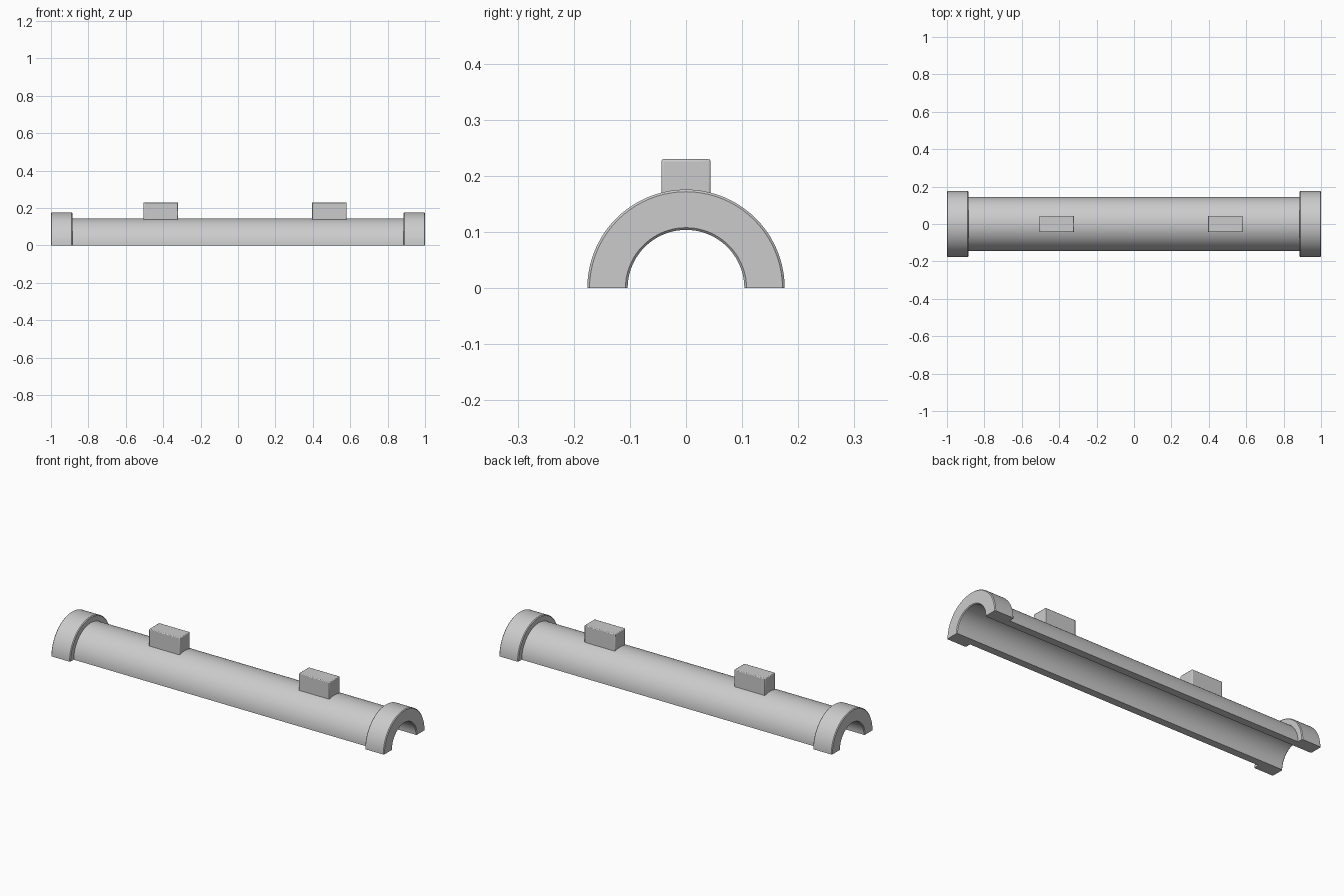
import bpy, bmesh, math

if "Cube" in bpy.data.objects:
    bpy.data.objects.remove(bpy.data.objects["Cube"], do_unlink=True)

grey = bpy.data.materials.new("plain_grey")
grey.use_nodes = True
colour = (0.6, 0.6, 0.6, 1)
grey.diffuse_color = colour
grey.node_tree.nodes["Principled BSDF"].inputs["Base Color"].default_value = colour

TUBE, COLLAR, BORE = 0.145, 0.176, 0.104   # radii
INNER_X, EDGE, STEPS = 0.885, 0.004, 40


def finish(bm, name):
    bmesh.ops.recalc_face_normals(bm, faces=bm.faces)
    mesh = bpy.data.meshes.new(name)
    bm.to_mesh(mesh)
    bm.free()
    mesh.materials.append(grey)
    obj = bpy.data.objects.new(name, mesh)
    bpy.context.collection.objects.link(obj)
    return obj


def smooth(obj):
    bpy.ops.object.select_all(action="DESELECT")
    obj.select_set(True)
    bpy.context.view_layer.objects.active = obj
    bpy.ops.object.shade_smooth_by_angle(angle=math.radians(30))


# Half tube with a thicker collar at each end, swept from one stepped section
right_half = [(INNER_X, TUBE), (INNER_X, COLLAR - EDGE), (INNER_X + EDGE, COLLAR),
              (1 - EDGE, COLLAR), (1, COLLAR - EDGE), (1, BORE + EDGE), (1 - EDGE, BORE)]
section = right_half + [(-x, r) for x, r in reversed(right_half)]
bm = bmesh.new()
rows = []
for i in range(STEPS + 1):
    a = math.pi * i / STEPS
    rows.append([bm.verts.new((x, r * math.cos(a), r * math.sin(a))) for x, r in section])
for a, b in zip(rows, rows[1:]):
    for j in range(len(section)):
        k = (j + 1) % len(section)
        bm.faces.new((a[j], a[k], b[k], b[j]))
for row in (rows[0], rows[-1]):
    bm.faces.new(row)
smooth(finish(bm, "half_tube"))


# Mounting blocks standing on the tube
def block(name, x0, x1, half_y, z0, z1):
    bm = bmesh.new()
    bmesh.ops.create_cube(bm, size=1)
    for v in bm.verts:
        v.co = (x0 if v.co.x < 0 else x1, math.copysign(half_y, v.co.y),
                z0 if v.co.z < 0 else z1)
    obj = finish(bm, name)
    bevel = obj.modifiers.new("soft_edges", "BEVEL")
    bevel.width = EDGE
    bevel.segments = 2
    smooth(obj)


block("right_block", -0.505, -0.32, 0.044, 0.125, 0.23)
block("left_block", 0.395, 0.58, 0.044, 0.125, 0.23)
